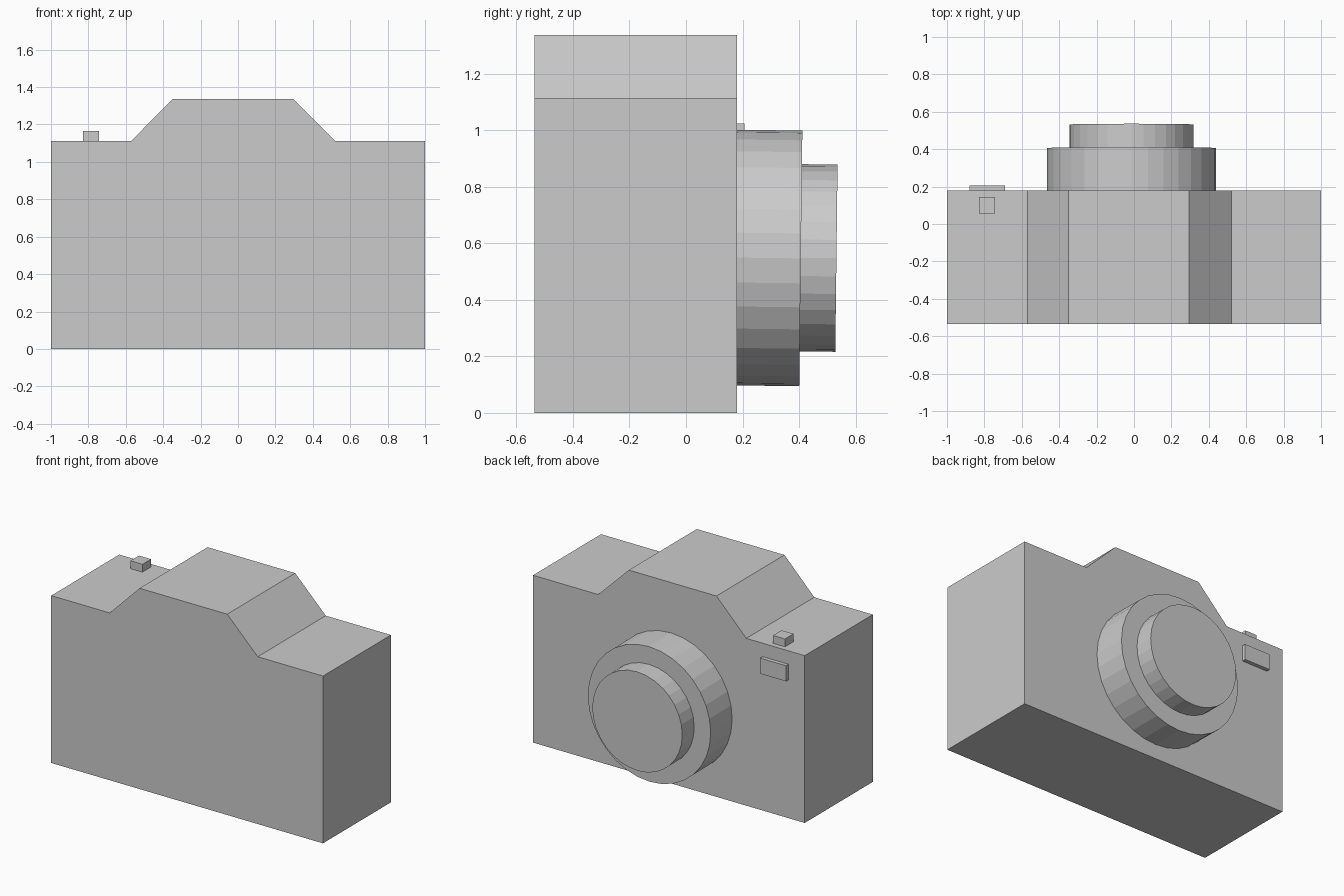
import bpy, bmesh
from math import radians, pi
from mathutils import Matrix

if "Cube" in bpy.data.objects:
    bpy.data.objects.remove(bpy.data.objects["Cube"])


def finish(name, bm):
    bmesh.ops.recalc_face_normals(bm, faces=bm.faces[:])
    mesh = bpy.data.meshes.new(name)
    bm.to_mesh(mesh)
    bm.free()
    obj = bpy.data.objects.new(name, mesh)
    bpy.context.collection.objects.link(obj)
    return obj


def box(name, lo, hi):
    bm = bmesh.new()
    size = [b - a for a, b in zip(lo, hi)]
    mid = [(a + b) / 2 for a, b in zip(lo, hi)]
    bmesh.ops.create_cube(bm, size=1, matrix=Matrix.Translation(mid) @ Matrix.Diagonal((*size, 1)))
    return finish(name, bm)


def extrude_profile(name, points, y0, y1):
    bm = bmesh.new()
    face = bm.faces.new([bm.verts.new((x, y0, z)) for x, z in points])
    new = bmesh.ops.extrude_face_region(bm, geom=[face], use_keep_orig=True)["geom"]
    verts = [g for g in new if isinstance(g, bmesh.types.BMVert)]
    bmesh.ops.translate(bm, verts=verts, vec=(0, y1 - y0, 0))
    return finish(name, bm)


def lens_ring(name, radius, y0, y1, tilt):
    # 32-sided flat-shaded barrel along y, drooping slightly
    bm = bmesh.new()
    place = (Matrix.Translation((-0.014, (y0 + y1) / 2, 0.548))
             @ Matrix.Rotation(-pi / 2 - radians(tilt), 4, 'X'))
    bmesh.ops.create_cone(bm, cap_ends=True, segments=32, radius1=radius,
                          radius2=radius, depth=y1 - y0, matrix=place)
    return finish(name, bm)


# Body with the viewfinder hump in its outline
extrude_profile("camera_body", [(-1, 0), (1, 0), (1, 1.113), (0.52, 1.113), (0.295, 1.336),
                                (-0.35, 1.336), (-0.57, 1.113), (-1, 1.113)], -0.535, 0.18)

# Stepped lens on the +y side
lens_ring("lens_barrel", 0.452, 0.15, 0.406, 0.7)
lens_ring("lens_front", 0.331, 0.38, 0.532, 0.7)

# Shutter button and small window
box("shutter_button", (-0.83, 0.055, 1.10), (-0.742, 0.145, 1.165))
box("small_window", (-0.88, 0.17, 0.92), (-0.69, 0.206, 1.024))
